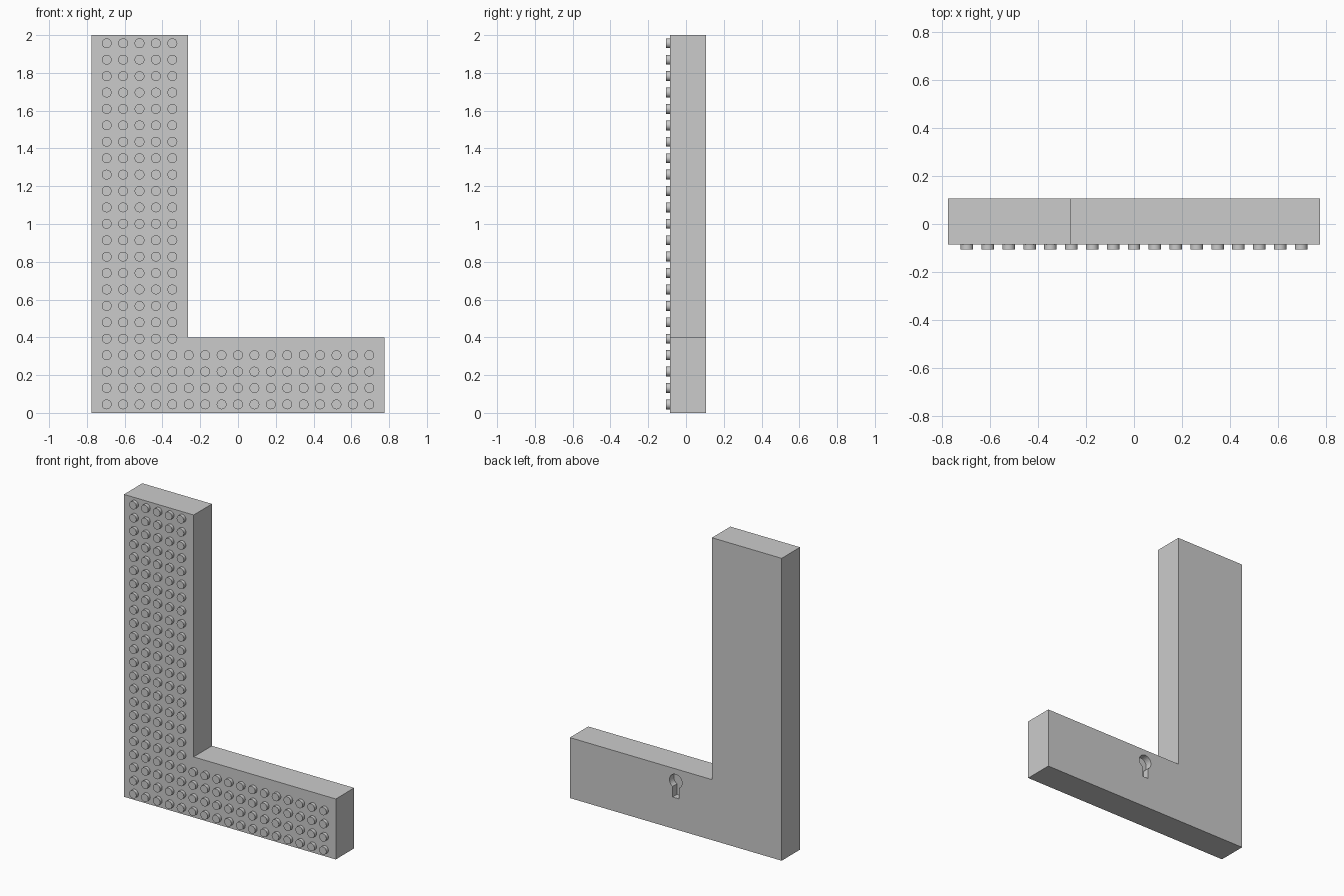
import bpy, bmesh
from math import sin, cos, pi, radians
from mathutils import Matrix

if "Cube" in bpy.data.objects:
    bpy.data.objects.remove(bpy.data.objects["Cube"])

FRONT, BACK, STUD_FRONT = -0.085, 0.107, -0.107
PITCH = 0.0869


def finish(bm, name):
    bmesh.ops.recalc_face_normals(bm, faces=bm.faces[:])
    mesh = bpy.data.meshes.new(name)
    bm.to_mesh(mesh)
    bm.free()
    ob = bpy.data.objects.new(name, mesh)
    bpy.context.collection.objects.link(ob)
    return ob


def extruded(name, outline, y0, y1):
    """Solid from an x-z outline, running from y0 to y1."""
    bm = bmesh.new()
    face = bm.faces.new([bm.verts.new((x, y0, z)) for x, z in outline])
    res = bmesh.ops.extrude_face_region(bm, geom=[face])
    verts = [g for g in res["geom"] if isinstance(g, bmesh.types.BMVert)]
    bmesh.ops.translate(bm, verts=verts, vec=(0, y1 - y0, 0))
    return finish(bm, name)


# L-shaped body
body = extruded("letter_body", [(-0.775, 0), (0.775, 0), (0.775, 0.4),
                (-0.265, 0.4), (-0.265, 2), (-0.775, 2)], FRONT, BACK)

# Keyhole hanging slot in the back: round hole with a narrow slot below
r, half, cz = 0.046, 0.023, 0.318
keyhole = [(-half, 0.208), (half, 0.208)]
for i in range(25):
    a = radians(-60 + 300 * i / 24)
    keyhole.append((r * cos(a), cz + r * sin(a)))
cutter = extruded("keyhole_cutter", keyhole, BACK - 0.045, BACK + 0.05)
cutter.hide_render = True
cutter.hide_set(True)
cut = body.modifiers.new("keyhole", "BOOLEAN")
cut.operation = "DIFFERENCE"
cut.solver = "EXACT"
cut.object = cutter

# Grid of round studs: five columns up the stem, four rows along the foot
bm = bmesh.new()
depth = FRONT - STUD_FRONT + 0.002
turn = Matrix.Rotation(pi / 2, 4, "X")
for row in range(23):
    for col in range(17 if row < 4 else 5):
        place = Matrix.Translation(((col - 8) * PITCH, STUD_FRONT + depth / 2,
                                    0.045 + row * PITCH))
        bmesh.ops.create_cone(bm, cap_ends=True, segments=24, radius1=0.026,
                              radius2=0.026, depth=depth, matrix=place @ turn)
studs = finish(bm, "front_studs")

bpy.ops.object.select_all(action="DESELECT")
studs.select_set(True)
bpy.context.view_layer.objects.active = studs
bpy.ops.object.shade_smooth_by_angle(angle=radians(30))
